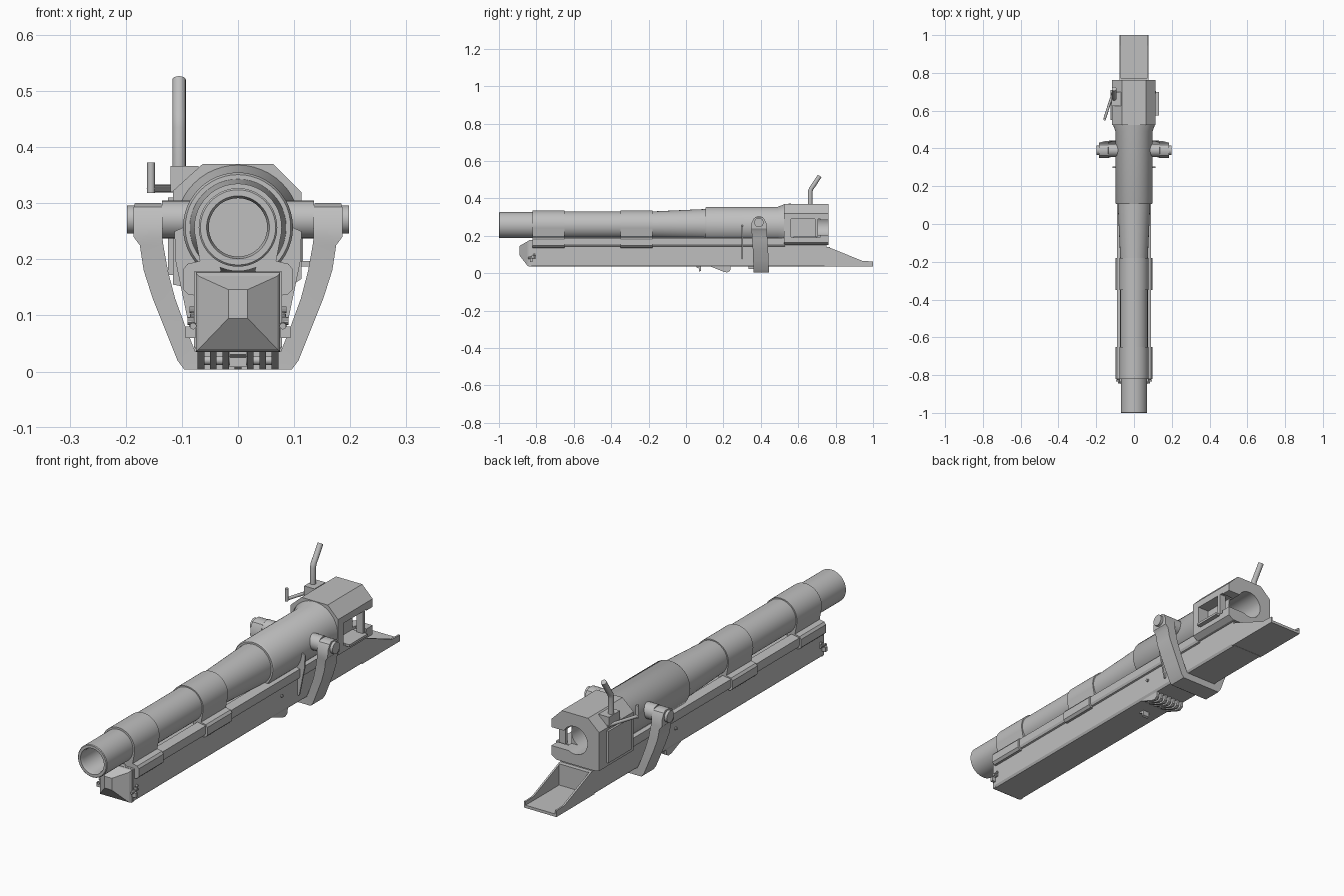
import bpy, bmesh, math
from mathutils import Vector

if "Cube" in bpy.data.objects:
    bpy.data.objects.remove(bpy.data.objects["Cube"])

steel = bpy.data.materials.new("steel grey")
steel.diffuse_color = (0.52, 0.52, 0.52, 1)
steel.use_nodes = True
steel.node_tree.nodes["Principled BSDF"].inputs["Base Color"].default_value = steel.diffuse_color
AXIS_Z = 0.257


def finish(name, bm, smooth=False):
    bmesh.ops.recalc_face_normals(bm, faces=bm.faces)
    me = bpy.data.meshes.new(name)
    bm.to_mesh(me)
    bm.free()
    ob = bpy.data.objects.new(name, me)
    bpy.context.collection.objects.link(ob)
    me.materials.append(steel)
    if smooth:
        bpy.ops.object.select_all(action='DESELECT')
        ob.select_set(True)
        bpy.context.view_layer.objects.active = ob
        bpy.ops.object.shade_smooth_by_angle(angle=math.radians(32))
    return ob


def prism(name, pts, a, b, axis='y', smooth=False):
    """Extrude a closed profile from a to b: (x,z) along y, or (y,z) along x."""
    bm = bmesh.new()
    def place(p, d):
        return (p[0], d, p[1]) if axis == 'y' else (d, p[0], p[1])
    lo = [bm.verts.new(place(p, a)) for p in pts]
    hi = [bm.verts.new(place(p, b)) for p in pts]
    bm.faces.new(lo)
    bm.faces.new(hi[::-1])
    n = len(pts)
    for i in range(n):
        bm.faces.new((lo[i], lo[(i + 1) % n], hi[(i + 1) % n], hi[i]))
    return finish(name, bm, smooth)


def box(name, x0, x1, y0, y1, z0, z1):
    return prism(name, [(x0, z0), (x1, z0), (x1, z1), (x0, z1)], y0, y1)


def lathe(name, prof, seg=48):
    """Revolve (y, radius) points about the barrel axis."""
    bm = bmesh.new()
    rings = []
    for y, r in prof:
        rings.append([bm.verts.new((r * math.cos(2 * math.pi * i / seg), y,
                                    AXIS_Z + r * math.sin(2 * math.pi * i / seg))) for i in range(seg)])
    for A, B in zip(rings, rings[1:]):
        for i in range(seg):
            bm.faces.new((A[i], A[(i + 1) % seg], B[(i + 1) % seg], B[i]))
    bm.faces.new(rings[0])
    bm.faces.new(rings[-1])
    return finish(name, bm, True)


def tube(name, pts, r, seg=16):
    """Round bar along a path, with mitred bends."""
    bm = bmesh.new()
    pts = [Vector(p) for p in pts]
    rings = []
    for i, p in enumerate(pts):
        d = (pts[min(i + 1, len(pts) - 1)] - pts[max(i - 1, 0)]).normalized()
        u = d.cross(Vector((1, 0, 0)) if abs(d.x) < 0.9 else Vector((0, 1, 0))).normalized()
        v = d.cross(u)
        rings.append([bm.verts.new(p + r * (u * math.cos(2 * math.pi * k / seg)
                                            + v * math.sin(2 * math.pi * k / seg))) for k in range(seg)])
    for A, B in zip(rings, rings[1:]):
        for i in range(seg):
            bm.faces.new((A[i], A[(i + 1) % seg], B[(i + 1) % seg], B[i]))
    bm.faces.new(rings[0])
    bm.faces.new(rings[-1])
    return finish(name, bm, True)


def cut(ob, cutter):
    cutter.hide_render = True
    cutter.hide_set(True)
    m = ob.modifiers.new("cut", 'BOOLEAN')
    m.operation = 'DIFFERENCE'
    m.solver = 'EXACT'
    m.object = cutter


# barrel with hollow muzzle, and jacket flaring into the breech
lathe("barrel", [(-0.45, 0.052), (-0.985, 0.052), (-1, 0.056), (-1, 0.067), (-0.997, 0.07),
                 (-0.82, 0.07), (-0.82, 0.078), (-0.65, 0.078), (-0.65, 0.073), (-0.35, 0.073),
                 (-0.35, 0.078), (-0.18, 0.078), (-0.18, 0.073), (0.105, 0.086), (0.105, 0.094),
                 (0.112, 0.098), (0.49, 0.098), (0.525, 0.111), (0.56, 0.111)])

# breech: chamfered block, open at the back and on the right
breech = prism("breech", [(-0.116, 0.155), (-0.09, 0.15), (0.09, 0.15), (0.113, 0.165), (0.113, 0.32),
                          (0.063, 0.37), (-0.063, 0.37), (-0.116, 0.322)], 0.525, 0.762)
cut(breech, lathe("bore_cutter", [(0.58, 0.06), (0.80, 0.06)]))
cut(breech, box("slot_cutter", 0.0, 0.2, 0.70, 0.80, 0.205, 0.285))
cut(breech, box("window_cutter", 0.06, 0.2, 0.562, 0.72, 0.193, 0.29))
box("breech_sill", 0.06, 0.133, 0.575, 0.70, 0.187, 0.197)
box("breech_window_post", 0.085, 0.116, 0.69, 0.705, 0.195, 0.29)
box("breech_side_plate", -0.125, -0.114, 0.55, 0.71, 0.172, 0.31)

# cradle: closed trough with side flanges
half = [(0.072, 0.035), (0.078, 0.045), (0.078, 0.14), (0.078, 0.178)]
prism("cradle_box", half + [(-x, z) for x, z in half[::-1]], -0.83, 0.75)
for s, side in ((1, "right"), (-1, "left")):
    prism("slide_rail_" + side, [(s * x, z) for x, z in
          ((0.07, 0.14), (0.085, 0.145), (0.09, 0.155), (0.09, 0.187), (0.05, 0.193))], -0.82, 0.53)
    for i, y in enumerate((-0.82, -0.35)):
        prism(f"slide_shoe_{side}_{i}", [(s * x, z) for x, z in
              ((0.07, 0.135), (0.088, 0.137), (0.098, 0.147), (0.098, 0.182), (0.09, 0.192), (0.068, 0.197),
               (0.076, 0.24), (0.05, 0.24), (0.03, 0.18))], y, y + 0.17)
    # sloping tray wall behind the breech
    prism("tray_wall_" + side, [(0.74, 0.037), (1, 0.043), (1, 0.063), (0.945, 0.065), (0.76, 0.14), (0.74, 0.14)],
          s * 0.07, s * 0.078, 'x')
    # gusset between cradle and jacket
    prism("gusset_" + side, [(s * x, z) for x, z in
          ((0.076, 0.07), (0.085, 0.07), (0.112, 0.2), (0.113, 0.25), (0.09, 0.26), (0.076, 0.2))], 0.297, 0.304)
    # latch at the front of the cradle
    box("latch_block_" + side, *sorted((s * 0.076, s * 0.094)), -0.835, -0.822, 0.06, 0.08)
    for j, z in enumerate((0.085, 0.1)):
        tube(f"latch_pin_{side}_{j}", [(s * 0.08, -0.845 + 0.03 * j, z - 0.004), (s * 0.08, -0.805, z)], 0.006, 10)
    tube("latch_cross_pin_" + side, [(s * 0.07, -0.82, 0.09), (s * 0.09, -0.82, 0.09)], 0.007, 10)
    tube("cradle_stud_" + side, [(s * 0.07, 0.185, 0.11), (s * 0.086, 0.185, 0.11)], 0.006, 10)
    # trunnion pin and hub
    tube("trunnion_" + side, [(s * 0.09, 0.39, 0.271), (s * 0.198, 0.39, 0.271)], 0.025, 24)
    tube("trunnion_hub_" + side, [(s * 0.085, 0.39, 0.271), (s * 0.135, 0.39, 0.271)], 0.034, 24)
    # curved yoke arm, lofted from the hub down to the crossbar: outer x, inner x, z, y centre, half depth
    bm = bmesh.new()
    prev = None
    rows = [(0.184, 0.137, 0.30, 0.39, 0.014), (0.186, 0.135, 0.293, 0.39, 0.027),
            (0.186, 0.135, 0.27, 0.39, 0.039), (0.186, 0.135, 0.24, 0.39, 0.041),
            (0.175, 0.133, 0.225, 0.392, 0.041), (0.168, 0.125, 0.18, 0.394, 0.041),
            (0.152, 0.112, 0.13, 0.398, 0.041), (0.128, 0.09, 0.07, 0.40, 0.041),
            (0.108, 0.07, 0.02, 0.402, 0.041), (0.096, 0.07, 0.004, 0.402, 0.041)]
    for xo, xi, z, yc, h in rows:
        ring = [bm.verts.new((s * x, y, z)) for x, y in
                ((xo, yc - h), (xo, yc + h), (xi, yc + h), (xi, yc - h))]
        if prev:
            for k in range(4):
                bm.faces.new((prev[k], prev[(k + 1) % 4], ring[(k + 1) % 4], ring[k]))
        else:
            bm.faces.new(ring)
        prev = ring
    bm.faces.new(prev)
    finish("yoke_arm_" + side, bm, True)

box("yoke_crossbar", -0.08, 0.08, 0.361, 0.443, 0.004, 0.036)
box("tray_floor", -0.078, 0.078, 0.74, 1.0, 0.036, 0.048)
prism("tray_web", [(-0.07, 0.04), (0.07, 0.04), (0.07, 0.14), (-0.07, 0.14)], 0.75, 0.77)

# tapered nose cap
bm = bmesh.new()
prev = None
for y, w, z0, z1 in ((-0.89, 0.017, 0.095, 0.146), (-0.848, 0.07, 0.04, 0.17),
                     (-0.84, 0.075, 0.036, 0.176), (-0.825, 0.075, 0.035, 0.177)):
    ring = [bm.verts.new(c) for c in ((-w, y, z0), (w, y, z0), (w, y, z1), (-w, y, z1))]
    if prev:
        for k in range(4):
            bm.faces.new((prev[k], prev[(k + 1) % 4], ring[(k + 1) % 4], ring[k]))
    else:
        bm.faces.new(ring)
    prev = ring
bm.faces.new(prev)
finish("nose_cap", bm)

# ribbed lugs under the cradle, with hook and stop
for i in range(7):
    x = -0.066 + 0.022 * i
    prism(f"elevating_lug_{i}", [(0.12, 0.04), (0.2, 0.008), (0.22, 0.004), (0.236, 0.012), (0.24, 0.04)],
          x - 0.006, x + 0.006, 'x')
tube("lug_pin", [(-0.07, 0.215, 0.02), (0.07, 0.215, 0.02)], 0.008)
prism("under_hook", [(0.055, 0.04), (0.08, 0.04), (0.08, 0.012), (0.07, 0.008), (0.07, 0.025), (0.055, 0.03)],
      -0.015, 0.015, 'x')
box("under_stop", -0.05, 0.05, 0.335, 0.365, 0.023, 0.04)

# firing lever and its base
box("lever_base", -0.12, -0.07, 0.625, 0.70, 0.32, 0.366)
tube("bent_lever", [(-0.105, 0.664, 0.35), (-0.105, 0.664, 0.435), (-0.105, 0.669, 0.452),
                    (-0.105, 0.68, 0.467), (-0.105, 0.715, 0.52)], 0.012)

# small crank on the left
tube("crank_arm", [(-0.11, 0.70, 0.326), (-0.156, 0.555, 0.326)], 0.007, 12)
tube("crank_grip", [(-0.155, 0.555, 0.318), (-0.155, 0.555, 0.373)], 0.007, 12)
